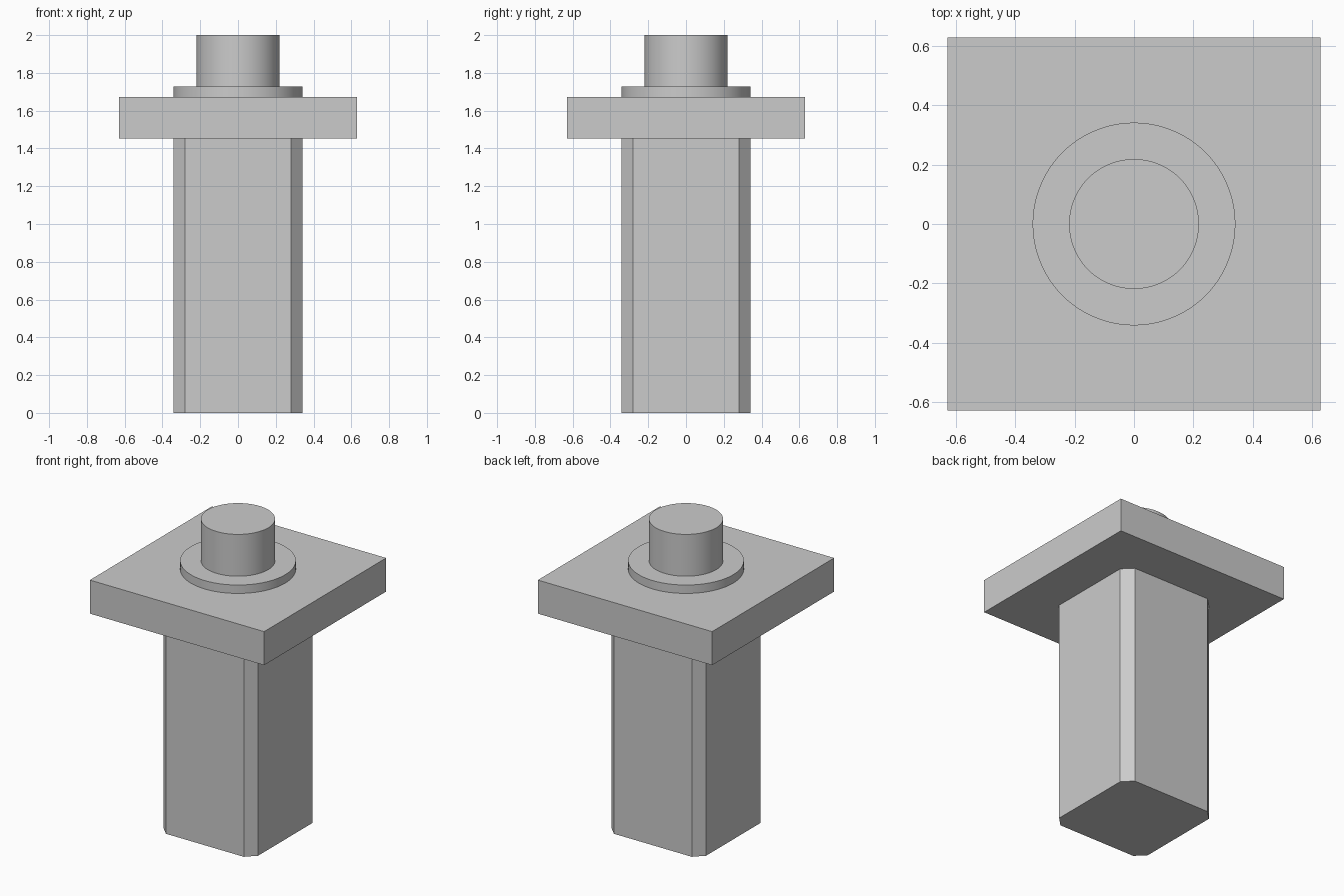
import bpy
import bmesh
import math

cube = bpy.data.objects.get("Cube")
if cube:
    bpy.data.objects.remove(cube, do_unlink=True)

grey = bpy.data.materials.new("light grey")
grey.use_nodes = True
colour = (0.6, 0.6, 0.6, 1)
grey.diffuse_color = colour
grey.node_tree.nodes["Principled BSDF"].inputs["Base Color"].default_value = colour


def add_block(name, half, bottom, top, chamfer=0):
    """Square block with optional flat chamfers on its upright edges."""
    bm = bmesh.new()
    bmesh.ops.create_cube(bm, size=1)
    bmesh.ops.scale(bm, vec=(2 * half, 2 * half, top - bottom), verts=bm.verts)
    bmesh.ops.translate(bm, vec=(0, 0, (top + bottom) / 2), verts=bm.verts)
    if chamfer:
        upright = [e for e in bm.edges
                   if abs(e.verts[0].co.z - e.verts[1].co.z) > 0.01]
        bmesh.ops.bevel(bm, geom=upright, offset=chamfer, segments=1,
                        affect='EDGES')
    mesh = bpy.data.meshes.new(name)
    bm.to_mesh(mesh)
    bm.free()
    mesh.materials.append(grey)
    obj = bpy.data.objects.new(name, mesh)
    bpy.context.collection.objects.link(obj)


def add_disc(name, radius, bottom, top):
    """Smooth-sided upright cylinder."""
    bpy.ops.mesh.primitive_cylinder_add(
        vertices=96, radius=radius, depth=top - bottom,
        location=(0, 0, (top + bottom) / 2))
    obj = bpy.context.object
    obj.name = name
    obj.data.materials.append(grey)
    bpy.ops.object.shade_smooth_by_angle(angle=math.radians(30))


# Chamfered square column, flat plate, round collar and pin
add_block("column", 0.342, 0, 1.453, chamfer=0.061)
add_block("plate", 0.629, 1.453, 1.672)
add_disc("collar", 0.342, 1.672, 1.727)
add_disc("pin", 0.219, 1.727, 2)
